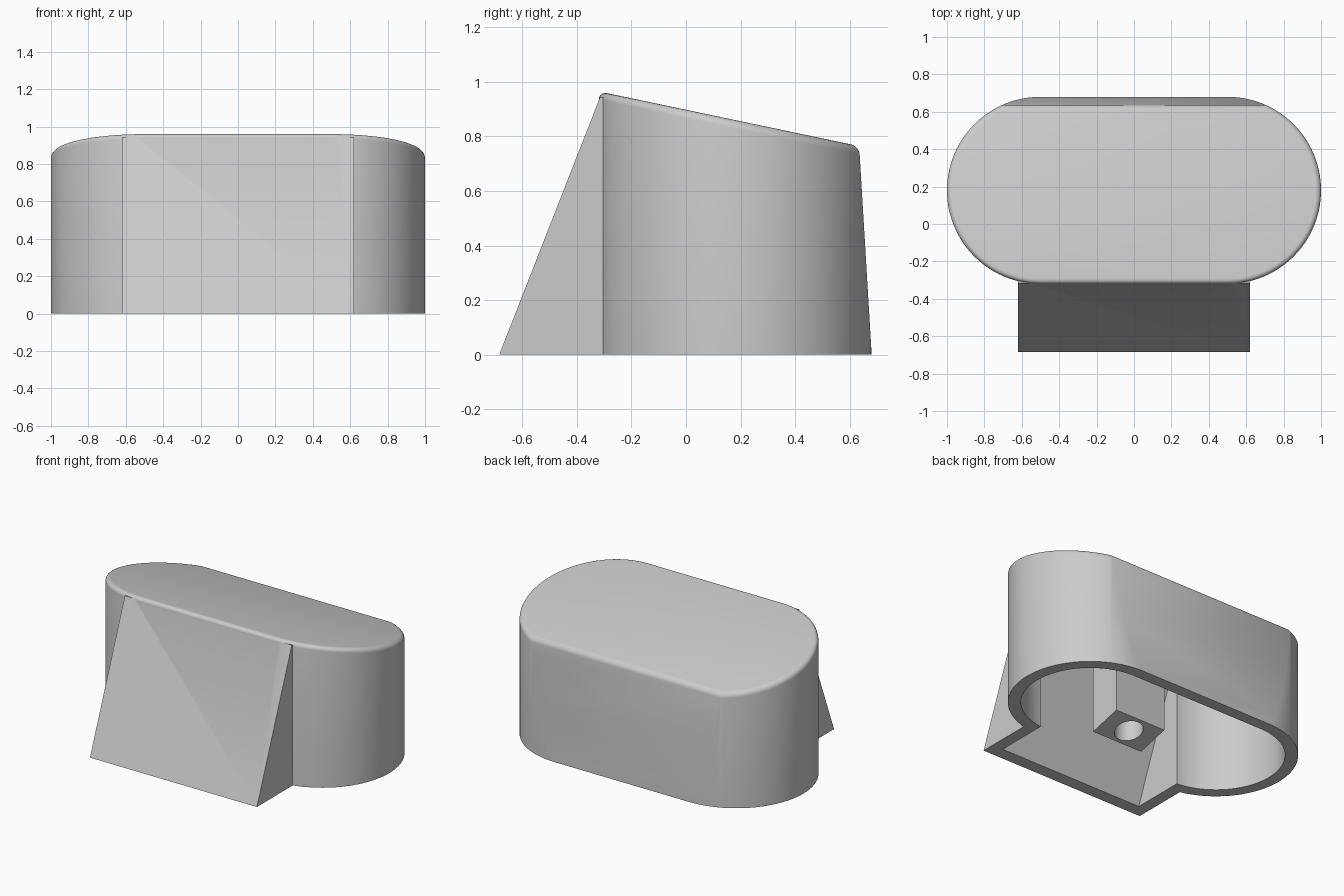
import bpy, bmesh, math
from mathutils import Vector

old = bpy.data.objects.get("Cube")
if old:
    bpy.data.objects.remove(old, do_unlink=True)

grey = bpy.data.materials.new("light grey plastic")
grey.use_nodes = True
grey.diffuse_color = (0.6, 0.6, 0.6, 1)
grey.node_tree.nodes["Principled BSDF"].inputs["Base Color"].default_value = (0.6, 0.6, 0.6, 1)

WALL = 0.08
CENTRE_Y = 0.18
TOP_SLOPE = -0.21
BACK_SLOPE = -0.06


def finish(bm, name):
    bmesh.ops.recalc_face_normals(bm, faces=bm.faces)
    mesh = bpy.data.meshes.new(name)
    bm.to_mesh(mesh)
    bm.free()
    mesh.materials.append(grey)
    obj = bpy.data.objects.new(name, mesh)
    bpy.context.collection.objects.link(obj)
    return obj


def extrude(bm, points, direction):
    face = bm.faces.new([bm.verts.new(p) for p in points])
    new = bmesh.ops.extrude_face_region(bm, geom=[face])["geom"]
    verts = [v for v in new if isinstance(v, bmesh.types.BMVert)]
    bmesh.ops.translate(bm, verts=verts, vec=direction)


def slice_off(bm, point, normal):
    geom = bm.verts[:] + bm.edges[:] + bm.faces[:]
    cut = bmesh.ops.bisect_plane(bm, geom=geom, plane_co=point, plane_no=normal,
                                 clear_outer=True)["geom_cut"]
    edges = [e for e in cut if isinstance(e, bmesh.types.BMEdge)]
    bmesh.ops.contextual_create(bm, geom=edges)


def pill(name, inset, bottom, rounding):
    """Pill-shaped block with a sloping top and a leaning flat back."""
    bm = bmesh.new()
    radius, steps = 0.5 - inset, 56
    points = []
    for side, start in ((1, -math.pi / 2), (-1, math.pi / 2)):
        for i in range(steps + 1):
            a = start + math.pi * i / steps
            points.append((side * 0.5 + radius * math.cos(a),
                           CENTRE_Y + radius * math.sin(a), bottom))
    extrude(bm, points, (0, 0, 1.5))
    top_point = Vector((0, 0, 0.898 - inset))
    top_normal = Vector((0, -TOP_SLOPE, 1)).normalized()
    slice_off(bm, (0, 0.681 - inset, 0), (0, 1, -BACK_SLOPE))
    slice_off(bm, top_point, top_normal)
    bmesh.ops.remove_doubles(bm, verts=bm.verts, dist=0.0005)
    if rounding:
        rim = [e for e in bm.edges
               if all(abs((v.co - top_point).dot(top_normal)) < 1e-4 for v in e.verts)]
        bmesh.ops.bevel(bm, geom=rim, offset=rounding, segments=5, profile=0.5,
                        affect='EDGES', clamp_overlap=True)
    return finish(bm, name)


def side_prism(name, profile, half_width):
    """Prism across x from a (y, z) side profile."""
    bm = bmesh.new()
    extrude(bm, [(-half_width, y, z) for y, z in profile], (2 * half_width, 0, 0))
    return finish(bm, name)


def combine(target, other, operation):
    mod = target.modifiers.new(operation.lower(), 'BOOLEAN')
    mod.operation = operation
    mod.solver = 'EXACT'
    mod.object = other
    bpy.context.view_layer.objects.active = target
    bpy.ops.object.modifier_apply(modifier=mod.name)
    bpy.data.objects.remove(other, do_unlink=True)


# Outer shell: rounded pill plus the sloping front wedge
body = pill("hollow_body", 0, 0, 0.03)
wedge = side_prism("front_wedge", [(-0.685, 0), (-0.315, 0.945), (-0.2, 0.92), (-0.2, 0)], 0.62)
combine(body, wedge, 'UNION')

# Hollow underside following both shapes
combine(body, pill("pill_cavity", WALL, -0.05, 0), 'DIFFERENCE')
cavity = side_prism("wedge_cavity", [(-0.618, -0.05), (-0.262, 0.86), (-0.1, 0.83), (-0.1, -0.05)],
                    0.62 - WALL)
combine(body, cavity, 'DIFFERENCE')

# Central mounting post with a blind round hole
post = side_prism("mounting_post", [(-0.16, 0.06), (0.06, 0.115), (0.06, 0.84), (-0.16, 0.88)], 0.19)
bm = bmesh.new()
bmesh.ops.create_cone(bm, cap_ends=True, segments=40, radius1=0.088, radius2=0.088, depth=0.5)
bmesh.ops.translate(bm, verts=bm.verts, vec=(0, -0.05, 0.25))
combine(post, finish(bm, "post_hole"), 'DIFFERENCE')

# Smooth shading with crisp corners
for obj in (body, post):
    bpy.ops.object.select_all(action='DESELECT')
    obj.select_set(True)
    bpy.context.view_layer.objects.active = obj
    bpy.ops.object.shade_smooth_by_angle(angle=math.radians(30))
